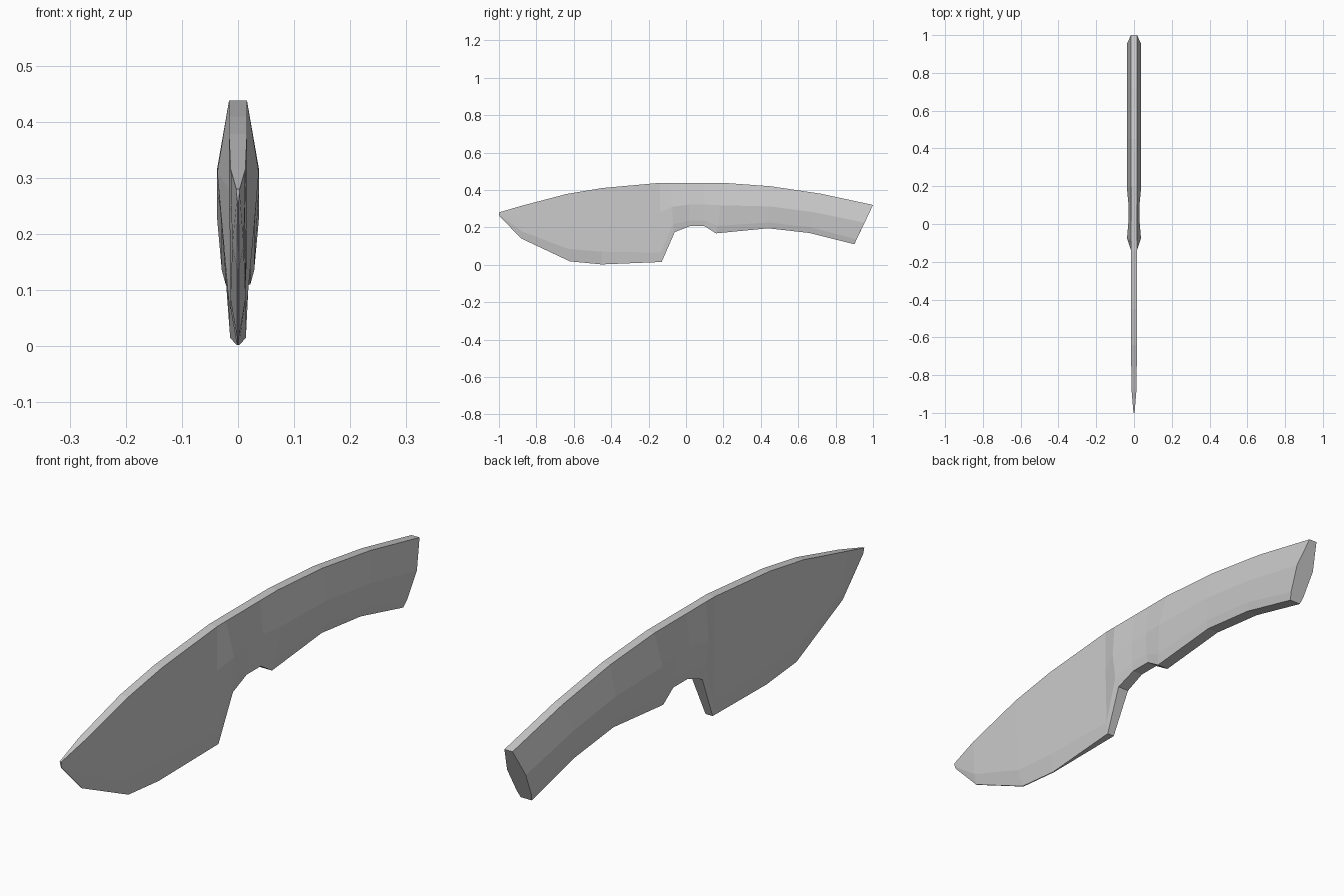
import bpy, bmesh

if "Cube" in bpy.data.objects:
    bpy.data.objects.remove(bpy.data.objects["Cube"])


def loft(name, stations):
    """Skin mirrored eight-sided sections; rows are (half width, y, z) down one side."""
    bm = bmesh.new()
    rings = []
    for rows in stations:
        right = [bm.verts.new((w, y, z)) for w, y, z in rows]
        left = [bm.verts.new((-w, y, z)) for w, y, z in reversed(rows)]
        rings.append(right + left)
    for a, b in zip(rings, rings[1:]):
        n = len(a)
        for i in range(n):
            j = (i + 1) % n
            bm.faces.new((a[i], a[j], b[j], b[i]))
    bm.faces.new(rings[0])
    bm.faces.new(rings[-1])
    bmesh.ops.recalc_face_normals(bm, faces=bm.faces)
    mesh = bpy.data.meshes.new(name)
    bm.to_mesh(mesh)
    bm.free()
    obj = bpy.data.objects.new(name, mesh)
    bpy.context.collection.objects.link(obj)
    return obj


def section(top, mid, low, bottom, widths):
    return [(w, y, z) for w, (y, z) in zip(widths, (top, mid, low, bottom))]


# Blade: thin slab with a narrow cutting bevel, widening at the heel
edge = (.016, .015, .0135, .002)
stations = [
    section((-1, .28), (-.999, .274), (-.998, .267), (-.996, .258), (.003, .003, .002, .001)),
    section((-.88, .315), (-.88, .25), (-.88, .18), (-.88, .14), (.013, .012, .01, .002)),
    section((-.64, .378), (-.635, .24), (-.63, .085), (-.62, .018), edge),
    section((-.45, .41), (-.45, .25), (-.45, .07), (-.45, .002), edge),
    section((-.14, .438), (-.14, .28), (-.135, .065), (-.13, .015), (.016, .016, .015, .014)),
]

# Handle: bulge behind the heel, finger notch, then a curved grip with a slanted butt
grip = (.016, .037, .029, .022)
notch = (.016, .029, .025, .02)
stations += [
    section((-.09, .438), (-.075, .31), (-.07, .215), (-.06, .175), grip),
    section((.02, .438), (.02, .322), (.02, .238), (.02, .206), notch),
    section((.1, .438), (.1, .322), (.1, .238), (.1, .206), notch),
    section((.2, .438), (.185, .318), (.17, .208), (.16, .168), grip),
    section((.45, .42), (.45, .312), (.44, .226), (.44, .195), grip),
    section((.72, .38), (.69, .28), (.67, .2), (.66, .17), grip),
    section((1, .32), (.955, .225), (.912, .136), (.9, .11), grip),
]
loft("knife", stations)
